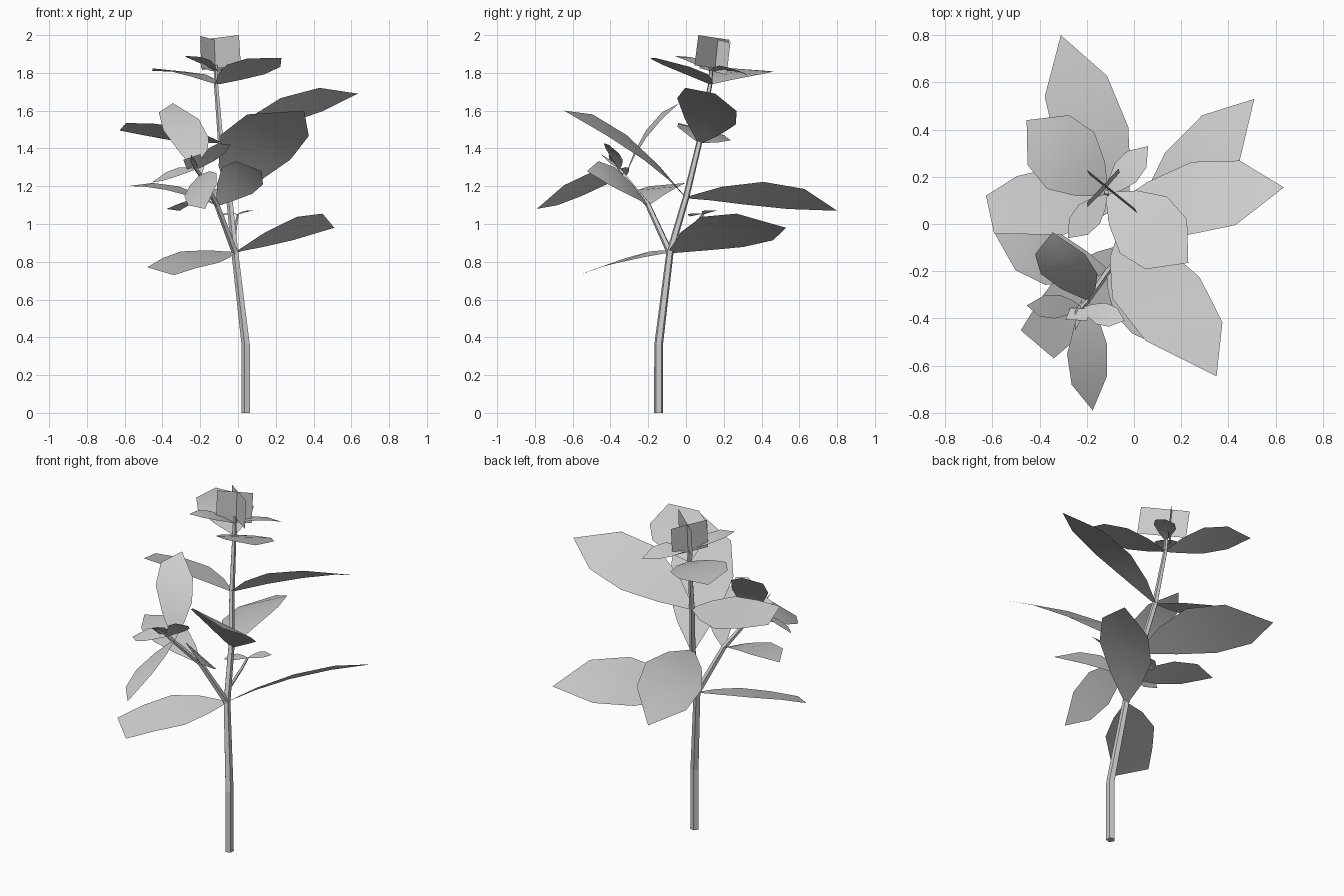
import bpy, bmesh, math
from mathutils import Vector as V

if "Cube" in bpy.data.objects:
    bpy.data.objects.remove(bpy.data.objects["Cube"])


def finish(name, bm, smooth=False):
    me = bpy.data.meshes.new(name)
    bmesh.ops.recalc_face_normals(bm, faces=bm.faces)
    bm.to_mesh(me)
    bm.free()
    if smooth:
        for p in me.polygons:
            p.use_smooth = True
    ob = bpy.data.objects.new(name, me)
    bpy.context.collection.objects.link(ob)
    return ob


def tube(name, path, radii, sides=5):
    """Low-poly stalk swept through a few points."""
    bm = bmesh.new()
    pts = [V(p) for p in path]
    rings = []
    for i, (p, r) in enumerate(zip(pts, radii)):
        d = (pts[min(i + 1, len(pts) - 1)] - pts[max(i - 1, 0)]).normalized()
        u = d.cross(V((0, 1, 0))).normalized()
        w = d.cross(u)
        rings.append([bm.verts.new(p + r * (u * math.cos(a) + w * math.sin(a)))
                      for a in (2 * math.pi * k / sides for k in range(sides))])
    for a, b in zip(rings, rings[1:]):
        for k in range(sides):
            bm.faces.new((a[k], a[(k + 1) % sides], b[(k + 1) % sides], b[k]))
    bm.faces.new(rings[0])
    bm.faces.new(rings[-1])
    finish(name, bm)


def leaf(name, base, tip, side, bend=(0, 0, 0), blunt=0.0):
    """Leaf blade: side is the half-width vector, bend moves the middle."""
    base, tip, side, bend = V(base), V(tip), V(side), V(bend)
    bm = bmesh.new()
    rows = []
    for t, w in ((0, .06), (.2, .6), (.45, 1), (.73, .88), (1, blunt)):
        c = base.lerp(tip, t) + bend * 4 * t * (1 - t)
        rows.append([bm.verts.new(c + side * w * s) for s in (-1, 0, 1)]
                    if w else [bm.verts.new(c)])
    for a, b in zip(rows, rows[1:]):
        for k in (0, 1):
            if len(b) == 1:
                bm.faces.new((a[k], a[k + 1], b[0]))
            else:
                bm.faces.new((a[k], a[k + 1], b[k + 1], b[k]))
    finish(name, bm, True)


def card(name, a, b, up):
    """Flat upright petal card from a to b."""
    bm = bmesh.new()
    a, b, up = V(a), V(b), V(up)
    bm.faces.new([bm.verts.new(p) for p in (a, b, b + up, a + up)])
    finish(name, bm)


# Stems
fork = (-.015, -.085, .85)
tube("main_stem", [(.043, -.145, 0), (.043, -.145, .36), fork, (-.045, .0, 1.14),
                   (-.09, .07, 1.43), (-.115, .128, 1.74), (-.117, .135, 1.84)],
     [.025, .024, .02, .018, .016, .012, .01])
tube("side_branch", [fork, (-.11, -.2, 1.1), (-.2, -.33, 1.26), (-.225, -.36, 1.3)],
     [.018, .015, .011, .008])
tube("sprout_stalk", [(-.02, -.06, .92), (-.01, .05, 1.0), (0, .09, 1.05)],
     [.01, .008, .006])

# Main stem leaves, pairs from bottom to top
leaf("lower_leaf_right", fork, (.51, .53, .98), (.09, -.11, .08), (0, 0, .05))
leaf("lower_leaf_left", fork, (-.41, -.51, .75), (-.1, .085, .03), (-.01, 0, .02), .7)
n1 = (-.045, .0, 1.14)
leaf("middle_leaf_back", n1, (-.31, .8, 1.07), (.15, .05, .06), (-.01, 0, .055))
leaf("middle_leaf_front", n1, (.35, -.645, 1.6), (-.185, -.045, .065), (-.04, .02, .06))
n2 = (-.09, .07, 1.43)
leaf("upper_leaf_right", n2, (.635, .155, 1.69), (-.01, -.155, .07), (0, 0, .05))
leaf("upper_leaf_left", n2, (-.61, .04, 1.515), (-.03, .14, -.035), (0, .04, .01), .57)
n3 = (-.115, .128, 1.74)
leaf("top_leaf_front", n3, (.23, -.165, 1.88), (-.1, -.12, .025), (0, 0, .015))
leaf("top_leaf_back", n3, (-.455, .44, 1.81), (.1, .12, -.01), (0, 0, .03))
n4 = (-.115, .125, 1.81)
leaf("crown_leaf_front", n4, (-.28, -.06, 1.89), (-.045, .04, .0), (0, 0, .02))
leaf("crown_leaf_back", n4, (.06, .33, 1.785), (.045, -.04, .015), (0, 0, .025))

# Side branch leaves
b1 = (-.11, -.2, 1.1)
leaf("branch_leaf_left", b1, (-.59, -.04, 1.2), (.03, .11, .01), (-.02, -.02, .045))
leaf("branch_leaf_right", b1, (.125, -.525, 1.28), (-.08, -.03, .07), (0, 0, .05))
b2 = (-.2, -.32, 1.26)
leaf("branch_leaf_upright", b2, (-.345, -.035, 1.64), (.12, 0, -.02), (-.01, -.02, .045))
leaf("branch_leaf_drooping", b2, (-.175, -.79, 1.08), (-.085, -.02, -.06), (-.01, 0, .03))
b3 = (-.22, -.355, 1.29)
leaf("branch_tip_leaf_left", b3, (-.455, -.345, 1.22), (.01, .05, .025), (0, 0, .015))
leaf("branch_tip_leaf_right", b3, (-.04, -.41, 1.42), (-.02, -.045, .03), (0, 0, .02))

# Small sprout behind the stem
leaf("sprout_leaf_right", (0, .09, 1.05), (.11, .16, 1.07), (.02, -.035, 0), (0, 0, .01))
leaf("sprout_leaf_left", (0, .09, 1.05), (-.11, .02, 1.04), (-.02, .035, 0), (0, 0, .01))

# Flower heads made of crossed cards
card("flower_card_a", (-.19, .21, 1.815), (.015, .045, 1.84), (-.01, .02, .16))
card("flower_card_b", (-.195, .07, 1.825), (-.06, .215, 1.79), (-.005, .02, .17))
card("bud_card_a", (-.27, -.355, 1.29), (-.18, -.36, 1.32), (-.02, -.05, .05))
card("bud_card_b", (-.22, -.32, 1.27), (-.22, -.4, 1.32), (-.03, -.05, .05))
